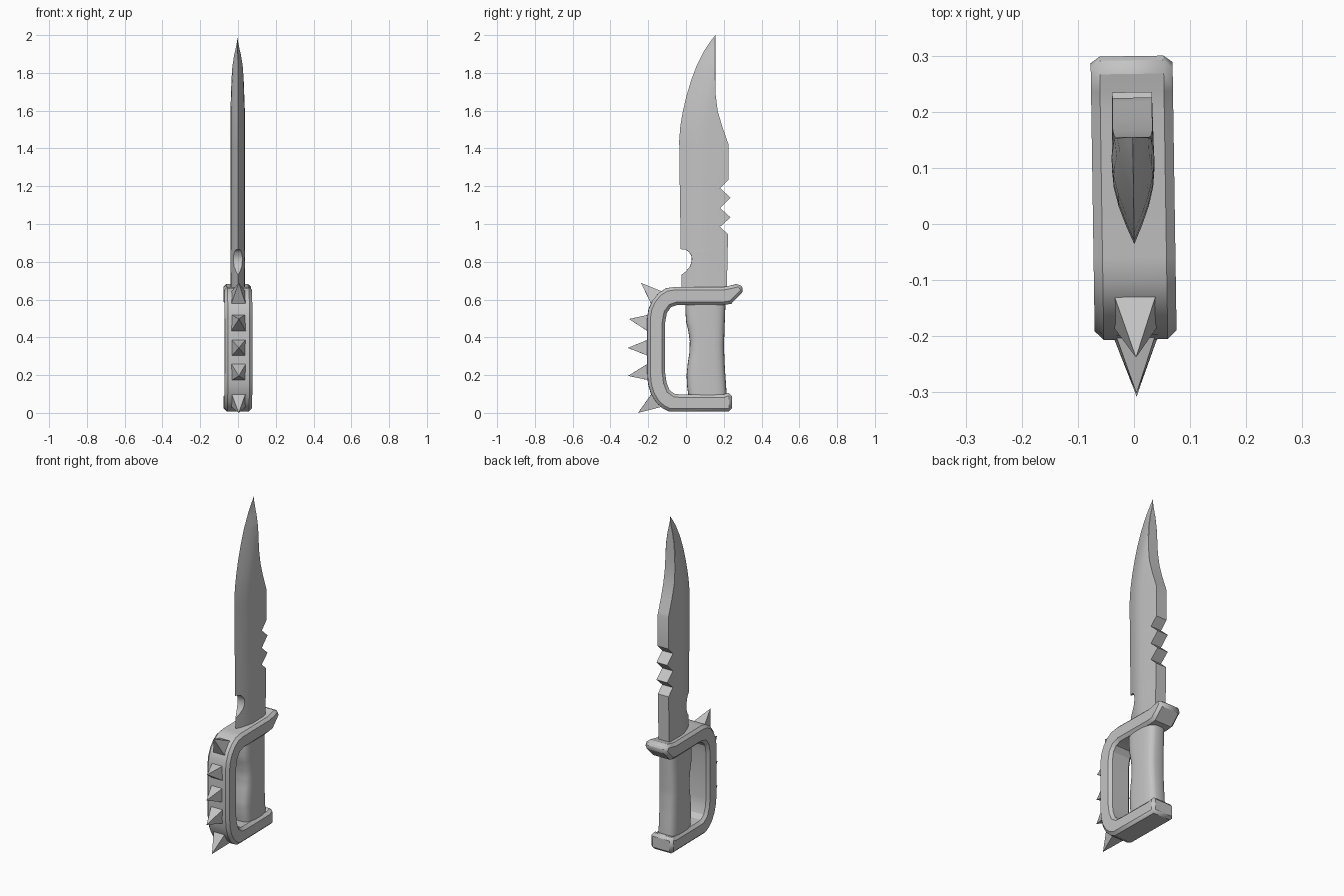
import bpy, bmesh, math
from mathutils import Vector, Matrix

cube = bpy.data.objects.get("Cube")
if cube:
    bpy.data.objects.remove(cube, do_unlink=True)

steel = bpy.data.materials.new("plain grey steel")
steel.use_nodes = True
GREY = (0.55, 0.55, 0.55, 1)
steel.diffuse_color = GREY
steel.node_tree.nodes["Principled BSDF"].inputs["Base Color"].default_value = GREY
TURN = Matrix.Rotation(0.015, 4, 'Z')   # the whole knife sits very slightly turned


def finish(bm, name, smooth=None, bevel=0):
    bmesh.ops.remove_doubles(bm, verts=bm.verts, dist=0.0002)
    bmesh.ops.recalc_face_normals(bm, faces=bm.faces)
    bm.transform(TURN)
    mesh = bpy.data.meshes.new(name)
    bm.to_mesh(mesh)
    bm.free()
    mesh.materials.append(steel)
    obj = bpy.data.objects.new(name, mesh)
    bpy.context.collection.objects.link(obj)
    if bevel:
        mod = obj.modifiers.new("edge chamfer", 'BEVEL')
        mod.width, mod.segments = bevel, 1
        mod.limit_method, mod.angle_limit = 'ANGLE', math.radians(42)
    if smooth:
        bpy.ops.object.select_all(action='DESELECT')
        obj.select_set(True)
        bpy.context.view_layer.objects.active = obj
        bpy.ops.object.shade_smooth_by_angle(angle=math.radians(smooth))
    return obj


def loft(bm, rings):
    """Skin a stack of equal-length closed rings and cap both ends."""
    rows = [[bm.verts.new(p) for p in ring] for ring in rings]
    n = len(rows[0])
    for a, b in zip(rows, rows[1:]):
        for i in range(n):
            j = (i + 1) % n
            bm.faces.new((a[i], a[j], b[j], b[i]))
    bm.faces.new(rows[0])
    bm.faces.new(rows[-1])


def along(points, z):
    """Linear interpolation through (z, value) points."""
    for (z0, v0), (z1, v1) in zip(points, points[1:]):
        if z <= z1:
            return v0 + (v1 - v0) * max(0, z - z0) / (z1 - z0)
    return points[-1][1]


# Blade: wedge section that follows the cutting edge and the toothed spine
edge = [(.62, -.025), (.87, -.028), (1.2, -.033), (1.44, -.036), (1.52, -.03), (1.6, -.016),
        (1.68, .003), (1.76, .027), (1.84, .057), (1.92, .098), (1.97, .132), (2, .155)]
notch = [(.62, -.025), (.73, -.025), (.75, 0), (.775, .021), (.795, .028), (.815, .031),
         (.835, .027), (.855, .013), (.864, -.004), (.867, -.028)]
spine = [(.62, .215), (.945, .222), (.985, .18), (1.035, .235), (1.085, .18), (1.14, .235),
         (1.19, .18), (1.235, .225), (1.42, .225), (1.52, .19), (1.6, .167), (1.68, .157),
         (1.76, .155), (2, .155)]
taper = [(.62, 1), (1.6, 1), (1.83, .8), (1.9, .65), (2, 0)]
bm = bmesh.new()
rings = []
for z in sorted({p[0] for p in edge + notch + spine + taper}):
    e, back = along(edge, z), along(spine, z)
    front = along(notch, z) if z < .867 else e
    ridge = min(e + .135, back - .01 * (2 - z))
    ys = [front + (ridge - front) * k / 4 for k in range(5)] + [back]
    half = [.038 * along(taper, z) * math.sin(math.pi / 2 * min(1, max(0, y - e) / .135)) for y in ys]
    half[-1] = half[-2] * .93
    side = list(zip(half, ys))
    rings.append([(x, y, z) for x, y in side] + [(-x, y, z) for x, y in reversed(side)])
loft(bm, rings)
finish(bm, "blade", smooth=25)

# Knuckle guard: one closed outline, extruded sideways and chamfered
outline = [(.243, .008), (-.09, .008), (-.125, .025), (-.158, .055), (-.185, .1), (-.2, .15),
           (-.206, .21), (-.206, .5), (-.198, .55), (-.178, .595), (-.145, .635), (-.105, .66),
           (-.06, .667), (.2, .667), (.235, .674), (.283, .686), (.308, .648), (.238, .577),
           (.2, .572), (-.045, .572), (-.08, .56), (-.102, .53), (-.111, .48), (-.111, .21),
           (-.104, .16), (-.088, .12), (-.06, .1), (-.03, .098), (.2, .098), (.215, .105), (.243, .105)]
bm = bmesh.new()
loft(bm, [[(x, y, z) for y, z in outline] for x in (-.073, .073)])
finish(bm, "knuckle_guard", smooth=25, bevel=.016)

# Grip: rounded-box section with finger swells
grip_front = [(.08, .014), (.14, .006), (.2, .003), (.26, .009), (.32, .018), (.38, .02),
              (.43, .013), (.48, .001), (.53, -.003), (.6, -.002)]
grip_back = [(.08, .216), (.15, .212), (.25, .205), (.35, .201), (.45, .204), (.6, .21)]


def rounded(t):
    return math.copysign(abs(t) ** .6, t)


bm = bmesh.new()
rings = []
for k in range(27):
    z = .08 + .02 * k
    f, b = along(grip_front, z), along(grip_back, z)
    turns = [math.tau * i / 32 for i in range(32)]
    rings.append([(.06 * rounded(math.cos(a)), (f + b) / 2 + (b - f) / 2 * rounded(math.sin(a)), z)
                  for a in turns])
loft(bm, rings)
finish(bm, "grip", smooth=40)

# Spikes: square pyramids along the front of the guard
spikes = [((-.155, .61), (-.238, .688)), ((-.198, .478), (-.302, .497)), ((-.198, .345), (-.308, .344)),
          ((-.198, .215), (-.307, .196)), ((-.155, .068), (-.254, 0))]
for i, (base, tip) in enumerate(spikes):
    base, tip = Vector((0, *base)), Vector((0, *tip))
    across = Vector((1, 0, 0))
    upward = across.cross((tip - base).normalized())
    bm = bmesh.new()
    corners = [bm.verts.new(base + across * .038 * sx + upward * .044 * sz)
               for sx, sz in ((-1, -1), (1, -1), (1, 1), (-1, 1))]
    point = bm.verts.new(tip)
    bm.faces.new(corners)
    for a, b in zip(corners, corners[1:] + corners[:1]):
        bm.faces.new((a, b, point))
    finish(bm, f"guard_spike_{i + 1}")
